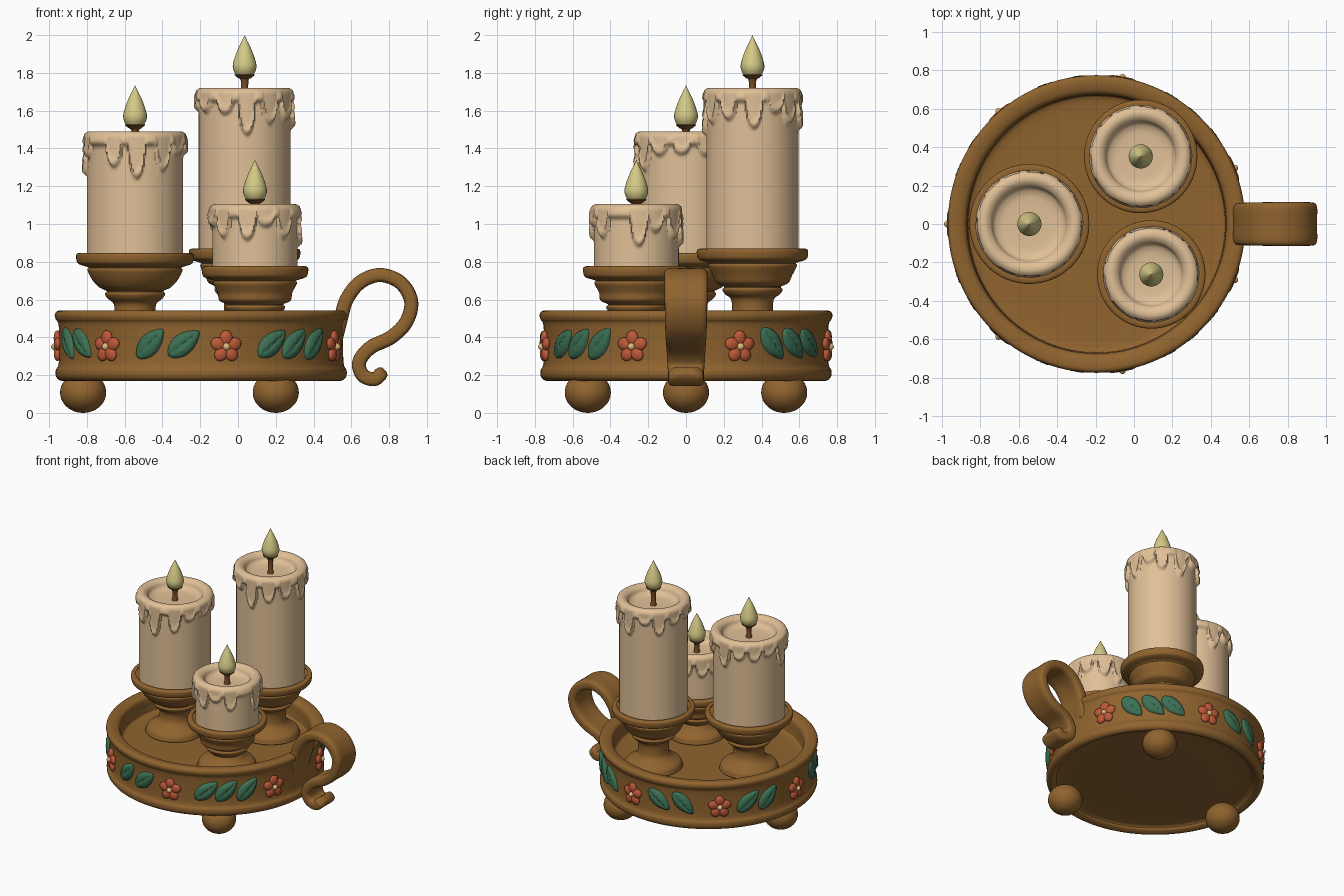
import bpy, bmesh, math, random
from mathutils import Matrix, Vector

random.seed(4)
if "Cube" in bpy.data.objects:
    bpy.data.objects.remove(bpy.data.objects["Cube"])


def material(name, *rgb):
    m = bpy.data.materials.new(name)
    m.use_nodes = True
    m.diffuse_color = (*rgb, 1)
    m.node_tree.nodes["Principled BSDF"].inputs["Base Color"].default_value = (*rgb, 1)
    return m


BROWN = material("brown_clay", .28, .127, .028)
WAX = material("cream_wax", .75, .53, .31)
FLAME = material("pale_yellow_flame", .66, .59, .24)
WICK = material("dark_wick", .2, .08, .02)
GREEN = material("leaf_green", .045, .165, .09)
RED = material("flower_red", .52, .1, .04)
GOLD = material("flower_gold", .73, .5, .2)


def finish(name, bm, mat, angle=50):
    bmesh.ops.recalc_face_normals(bm, faces=bm.faces)
    me = bpy.data.meshes.new(name)
    bm.to_mesh(me)
    bm.free()
    me.materials.append(mat)
    ob = bpy.data.objects.new(name, me)
    bpy.context.collection.objects.link(ob)
    bpy.ops.object.select_all(action='DESELECT')
    ob.select_set(True)
    bpy.context.view_layer.objects.active = ob
    bpy.ops.object.shade_smooth_by_angle(angle=math.radians(angle))
    return ob


def smooth_path(points, steps=4):
    """Catmull-Rom curve through 2D points."""
    p = [Vector(q) for q in points]
    p = [p[0]] + p + [p[-1]]
    out = []
    for a, b, c, d in zip(p, p[1:], p[2:], p[3:]):
        for k in range(steps):
            t = k / steps
            out.append(.5 * (2 * b + (c - a) * t + (2 * a - 5 * b + 4 * c - d) * t * t
                             + (3 * b - a - 3 * c + d) * t ** 3))
    return out + [p[-1]]


def skin(bm, rings, closed=True):
    """Bridge rings of coordinates with quads."""
    rows = [[bm.verts.new(co) for co in ring] for ring in rings]
    n = len(rows[0])
    for lo, hi in zip(rows, rows[1:]):
        for i in range(n if closed else n - 1):
            j = (i + 1) % n
            bm.faces.new((lo[i], lo[j], hi[j], hi[i]))
    return rows


def lathe(name, profile, x, y, z, mat, seg=64, steps=4):
    bm = bmesh.new()
    rings = [[(x + max(r, 0) * math.cos(i * math.tau / seg), y + max(r, 0) * math.sin(i * math.tau / seg), z + h)
              for i in range(seg)] for r, h in smooth_path(profile, steps)]
    skin(bm, rings)
    bmesh.ops.remove_doubles(bm, verts=bm.verts, dist=.0001)
    return finish(name, bm, mat)


# Tray with rolled rim and slightly recessed underside
CX, WALL = -.195, .755
lathe("tray", [(0, .21), (.4, .21), (.67, .21), (.7, .185), (.74, .17), (.767, .19), (.77, .225), (.757, .25),
               (.752, .3), (.752, .42), (.757, .475), (.77, .495), (.775, .52), (.76, .54), (.72, .54),
               (.685, .525), (.675, .49), (.67, .43), (.64, .4), (.4, .395), (0, .395)],
      CX, 0, 0, BROWN, seg=96)

# Ball feet
for label, fx, fy in (("right", -.82, 0), ("front", .2, -.52), ("back", .2, .52)):
    bm = bmesh.new()
    bmesh.ops.create_uvsphere(bm, u_segments=32, v_segments=20, radius=1,
                              matrix=Matrix.Translation((fx, fy, .108)) @ Matrix.Diagonal((.122, .122, .108, 1)))
    finish("ball_foot_" + label, bm, BROWN)


# Candle with a wax skin that runs down in drips
def candle(name, x, y, base, top, r, drips):
    seg, tau = 192, math.tau
    drips = [(math.radians(a - 90), l) for a, l in drips]
    drips += [(math.radians(a - 90 + random.uniform(-6, 6)), random.uniform(.12, .25)) for a in range(88, 285, 27)]

    def length(t):
        best = .085
        for a, l in drips:
            d = abs((t - a + math.pi) % tau - math.pi) * r / .043
            if d < 1:
                best = max(best, .085 + (l - .085) * math.sqrt(1 - d * d))
        return best

    def bump(d):
        s = min(max(d / .025, 0), 1)
        return .017 * s * s * (3 - 2 * s) + .009 * math.exp(-((d - .035) / .022) ** 2)

    lengths = [length(i * tau / seg) for i in range(seg)]
    lows = [base] + [top - .3 + k * .01 for k in range(28)]
    rings = []

    def ring(radius, z, extra):
        rings.append([(x + (radius + extra(i)) * math.cos(i * tau / seg),
                       y + (radius + extra(i)) * math.sin(i * tau / seg), z) for i in range(seg)])
    for z in lows:
        ring(r, z, lambda i: bump(z - top + lengths[i]))
    for dr, dz in smooth_path([(.013, -.013), (-.005, -.001), (-.03, -.001), (-.055, -.018), (-.068, -.045),
                               (-.09, -.06), (-.13, -.068), (-r, -.07)]):
        ring(r + dr, top + dz, lambda i: 0)
    bm = bmesh.new()
    skin(bm, rings)
    bmesh.ops.remove_doubles(bm, verts=bm.verts, dist=.0001)
    finish(name, bm, WAX)


# Three sets: pedestal cup, candle, wick and flame
SETS = (
    ("right", -.545, 0, .845, .312, 1.49, .255, 1.5, ((-70, .15), (-25, .2), (2, .26), (34, .22), (58, .14))),
    ("back", .035, .352, .868, .295, 1.72, .243, 1.765, ((-55, .14), (-24, .15), (3, .26), (32, .2), (60, .18))),
    ("front", .09, -.263, .775, .282, 1.105, .225, 1.105, ((-70, .13), (-45, .19), (-10, .2), (14, .13), (41, .19))),
)
for label, x, y, rim, R, top, r, fire, drips in SETS:
    drop = .395 - rim
    lathe(label + "_pedestal_cup",
          [(0, drop), (.19, drop), (.205, drop + .02), (.19, drop + .05), (.14, drop + .08), (.112, drop + .12),
           (.112, -.27), (.145, -.24), (.16, -.215), (.15, -.2), (.19, -.18), (R - .085, -.14), (R - .06, -.09),
           (R - .065, -.075), (R - .02, -.06), (R - .004, -.045), (R, -.012), (R - .01, 0), (R - .035, 0),
           (R - .045, -.025), (0, -.028)], x, y, rim, BROWN)
    candle(label + "_candle", x, y, rim - .03, top, r, drips)
    foot = top - .08 - fire
    lathe(label + "_wick", [(0, foot), (.024, foot), (.019, foot + .03), (.02, -.005), (.032, .006),
                            (.047, .018), (.052, .027), (0, .03)], x, y, fire, WICK, 20, 2)
    lathe(label + "_flame", [(0, .004), (.03, .008), (.053, .035), (.063, .07), (.053, .115), (.034, .165),
                             (.014, .205), (0, .235)], x, y, fire, FLAME, 24)

# Scrolled strap handle, grooved along its length
path = smooth_path([(.52, .4), (.545, .5), (.575, .6), (.645, .69), (.75, .73), (.86, .69), (.917, .59), (.89, .48),
                    (.81, .4), (.7, .345), (.642, .27), (.66, .2), (.72, .178), (.755, .205)], 6)
rings = []
last = len(path) - 1
for k, p in enumerate(path):
    t = (path[min(k + 1, last)] - path[max(k - 1, 0)]).normalized()
    f = k / last
    wide = .105 + .014 * math.sin(math.pi * min(f * 1.2, 1)) - .012 * f
    thick = .047
    ring = []
    for i in range(32):
        c, s = math.cos(i * math.tau / 32), math.sin(i * math.tau / 32)
        v = math.copysign(abs(c) ** .6, c)
        n = math.copysign(abs(s) ** .6, s) * thick * (1 - .25 * (1 - v * v))
        ring.append((p.x - t.y * n, wide * v, p.y + t.x * n))
    rings.append(ring)
bm = bmesh.new()
rows = skin(bm, rings)
bm.faces.new(rows[0])
tip = bm.faces.new(rows[-1])
mid = tip.calc_center_median()
for grow, shift in ((.85, .02), (.5, .012)):
    tip = bmesh.ops.extrude_discrete_faces(bm, faces=[tip])["faces"][0]
    mid = tip.calc_center_median()
    for v in tip.verts:
        v.co = mid + (v.co - mid) * grow + Vector((t.x, 0, t.y)) * shift
finish("handle", bm, BROWN, 60)


# Painted relief wrapped around the tray wall
def on_wall(angle, z, u, v, w):
    a = angle + u / WALL
    return Vector((CX + (WALL + w) * math.cos(a), (WALL + w) * math.sin(a), z + v))


def blob(bm, angle, z, u, v, size, turn=0):
    frame = Matrix.Rotation(angle + u / WALL, 4, 'Z') @ Matrix.Rotation(turn, 4, 'X')
    bmesh.ops.create_uvsphere(bm, u_segments=16, v_segments=10, radius=1,
                              matrix=Matrix.Translation(on_wall(angle, z, u, v, .006)) @ frame
                              @ Matrix.Diagonal((*size, 1)))


def leaf(bm, angle, tilt):
    rings = []
    for i in range(17):
        t = i / 16
        half = .058 * math.sin(math.pi * t ** .85) ** .75 + .0005
        row = []
        for j in range(13):
            s = j / 6 - 1
            along, across = (t - .5) * .215, s * half
            rise = .03 * (1 - s * s) ** .5 * math.sin(math.pi * t) ** .4
            rise -= .009 * math.exp(-(s / .16) ** 2) * math.sin(math.pi * t)
            rise += .002 * math.sin(30 * t - 7 * abs(s)) * (1 - s * s)
            row.append(on_wall(angle, .367, along * math.cos(tilt) - across * math.sin(tilt),
                               along * math.sin(tilt) + across * math.cos(tilt), rise - .006))
        rings.append(row)
    skin(bm, rings, closed=False)


petals, hearts, leaves = bmesh.new(), bmesh.new(), bmesh.new()
for deg in (-22, -80, -131, 180, 131, 80, 22):
    a = math.radians(deg)
    for k in range(5):
        q = k * math.tau / 5 + math.pi / 2
        blob(petals, a, .35, .045 * math.cos(q), .047 * math.sin(q), (.02, .04, .034), q)
    blob(hearts, a, .35, 0, 0, (.034, .022, .022))
for side in (1, -1):
    for deg, lean in ((-159, -50), (-147, -42), (-111, 46), (-97, 38), (-60, 40), (-49, 45), (-37.5, 50)):
        leaf(leaves, math.radians(deg * side), math.radians(lean * side))
finish("flower_petals", petals, RED)
finish("flower_centres", hearts, GOLD)
finish("leaves", leaves, GREEN)
